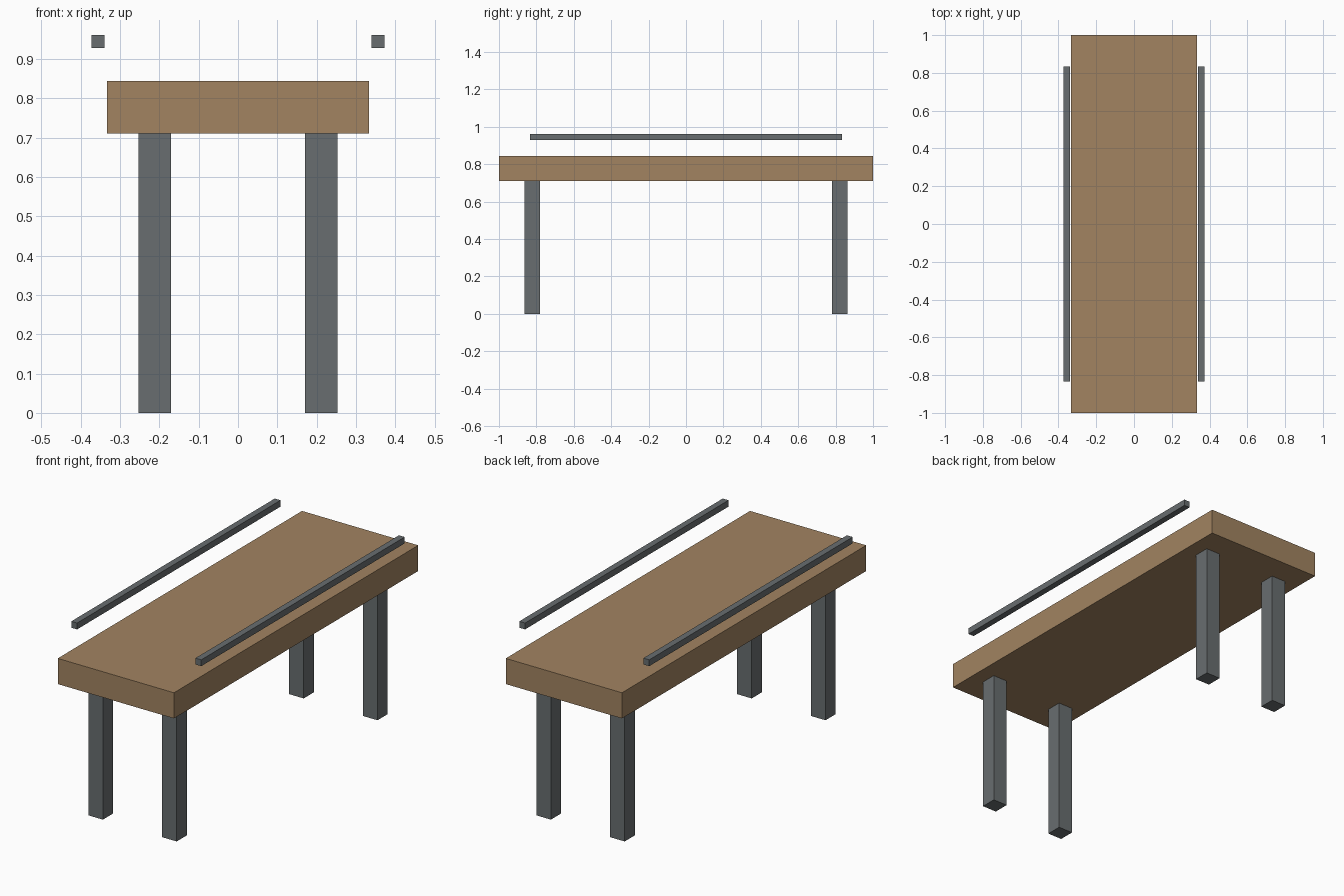
import bpy

if "Cube" in bpy.data.objects:
    bpy.data.objects.remove(bpy.data.objects["Cube"])


def material(name, color):
    mat = bpy.data.materials.new(name)
    mat.diffuse_color = (*color, 1.0)
    mat.use_nodes = True
    mat.node_tree.nodes["Principled BSDF"].inputs["Base Color"].default_value = mat.diffuse_color
    return mat


def box(name, center, size, mat):
    bpy.ops.mesh.primitive_cube_add(size=1, location=center)
    obj = bpy.context.object
    obj.name = name
    obj.scale = size
    bpy.ops.object.transform_apply(location=False, rotation=False, scale=True)
    obj.data.materials.append(mat)
    return obj


wood = material("wood", (0.36, 0.23, 0.12))
metal = material("metal", (0.14, 0.155, 0.16))

LEG_HEIGHT = 0.711
TOP_THICKNESS = 0.133

# Thick bed slab
box("bed_top", (0, 0, LEG_HEIGHT + TOP_THICKNESS / 2),
    (0.666, 2.0, TOP_THICKNESS), wood)

for side, sx in (("left", -1), ("right", 1)):
    # Square legs near the corners
    for end, sy in (("front", -1), ("back", 1)):
        box(f"{end}_{side}_leg", (sx * 0.2115, sy * 0.822, LEG_HEIGHT / 2),
            (0.083, 0.083, LEG_HEIGHT), metal)
    # Side rails floating just outside and above the slab
    box(f"{side}_rail", (sx * 0.356, 0, 0.945), (0.033, 1.666, 0.033), metal)
